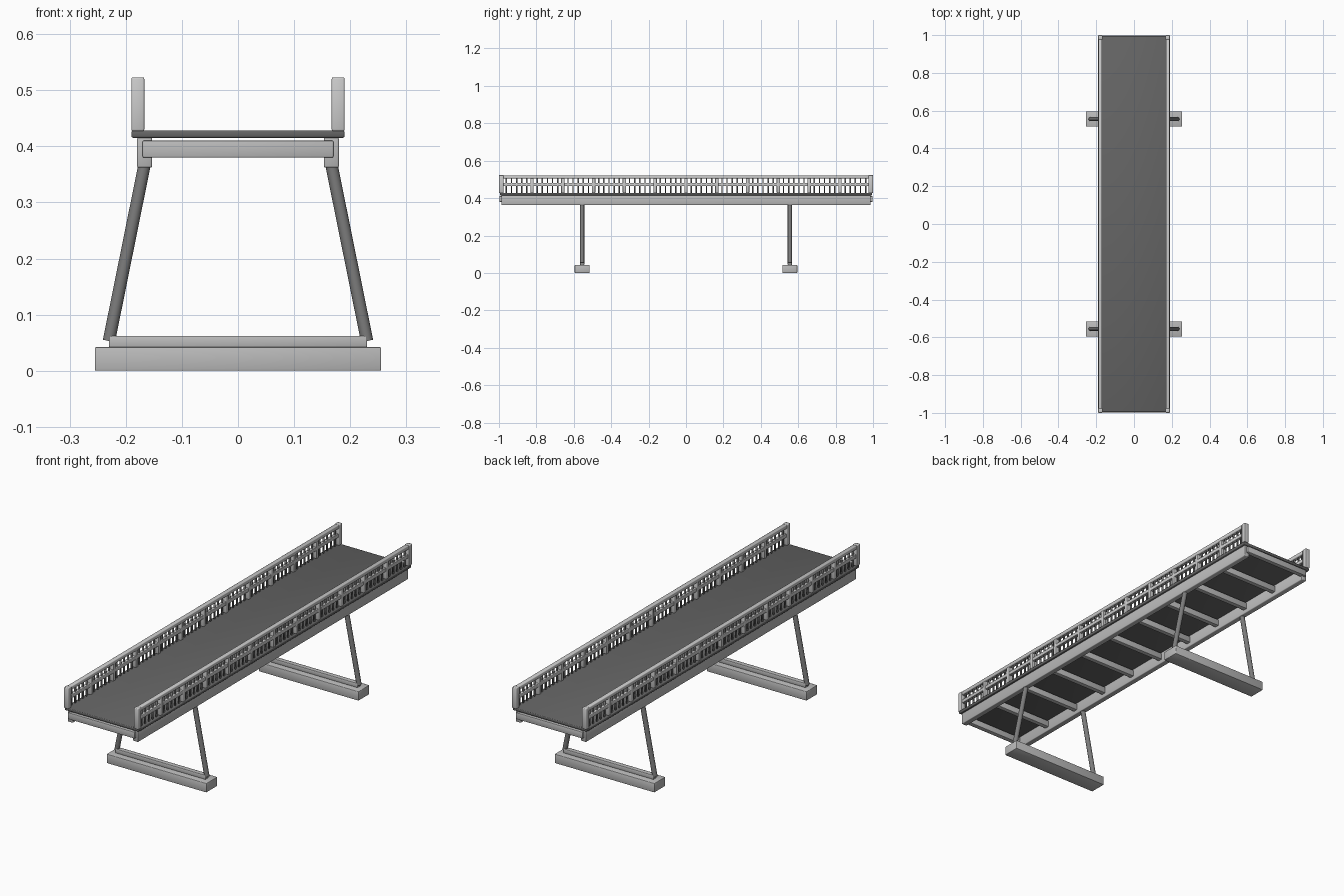
import bpy
from mathutils import Vector

if "Cube" in bpy.data.objects:
    bpy.data.objects.remove(bpy.data.objects["Cube"])


def grey(name, v):
    mat = bpy.data.materials.new(name)
    mat.diffuse_color = (v, v, v, 1)
    mat.use_nodes = True
    mat.node_tree.nodes["Principled BSDF"].inputs["Base Color"].default_value = mat.diffuse_color
    return mat


STEEL = grey("steel", 0.5)
DARK = grey("dark_steel", 0.2)
DECK = grey("deck_surface", 0.13)
RAIL = grey("rail_steel", 0.55)


def box(name, x, y, z, mat, bevel=0.0):
    """Smooth-shaded box from (min, max) ranges, with optional softened edges."""
    bpy.ops.mesh.primitive_cube_add(size=1)
    ob = bpy.context.object
    ob.name = name
    for v in ob.data.vertices:
        v.co = [r[0] + (c + 0.5) * (r[1] - r[0]) for c, r in zip(v.co, (x, y, z))]
    if bevel:
        mod = ob.modifiers.new("soft_edges", 'BEVEL')
        mod.width = bevel
        mod.segments = 2
    bpy.ops.object.shade_smooth()
    ob.data.materials.append(mat)
    return ob


def tube(name, a, b, radius, mat):
    """Round bar between two points."""
    a, b = Vector(a), Vector(b)
    bpy.ops.mesh.primitive_cylinder_add(vertices=20, radius=radius, depth=(b - a).length,
                                        location=(a + b) / 2)
    ob = bpy.context.object
    ob.name = name
    ob.rotation_euler = (b - a).to_track_quat('Z', 'Y').to_euler()
    bpy.ops.object.shade_smooth_by_angle()
    ob.data.materials.append(mat)


def span(centre, width):
    return (centre - width / 2, centre + width / 2)


# Walkway: edge plate with a dark walking surface
box("deck", (-0.19, 0.19), (-0.995, 0.995), (0.415, 0.428), DECK, 0.003)

# Cross beams under the deck
for i in range(11):
    y = -0.987 + i * 0.1974
    box("cross_beam", (-0.17, 0.17), span(y, 0.022), (0.38, 0.41), STEEL, 0.002)

BAYS = 12
STEP = 1.976 / BAYS
for s, side in ((-1, "left"), (1, "right")):
    # Side girder
    box(side + "_girder", span(s * 0.1665, 0.027), (-0.987, 0.987), (0.362, 0.416), STEEL, 0.003)

    # Railing: top rail, middle rail, posts and pickets
    x = s * 0.1785
    box(side + "_top_rail", span(x, 0.020), (-0.995, 0.995), (0.505, 0.522), RAIL, 0.003)
    box(side + "_middle_rail", span(x, 0.016), (-0.99, 0.99), (0.464, 0.481), RAIL, 0.002)
    for i in range(BAYS + 1):
        y = -0.988 + i * STEP
        end = i in (0, BAYS)
        box(side + "_post", span(x, 0.023 if end else 0.018), span(y, 0.024 if end else 0.018),
            (0.427, 0.523 if end else 0.515), RAIL, 0.003)
        if i < BAYS:
            for j in range(1, 6):
                box(side + "_picket", span(x, 0.006), span(y + j * STEP / 6, 0.007),
                    (0.427, 0.51), DARK)

# Trestle supports: foot, tie bar and two splayed legs
for t, where in ((-1, "front"), (1, "back")):
    y = t * 0.555
    box(where + "_foot", (-0.255, 0.255), span(y, 0.08), (0.0, 0.042), STEEL, 0.002)
    box(where + "_tie_bar", (-0.23, 0.23), span(y, 0.022), (0.042, 0.062), STEEL, 0.002)
    for s in (-1, 1):
        tube(where + "_leg", (s * 0.166, y, 0.37), (s * 0.23, y, 0.053), 0.011, DARK)
